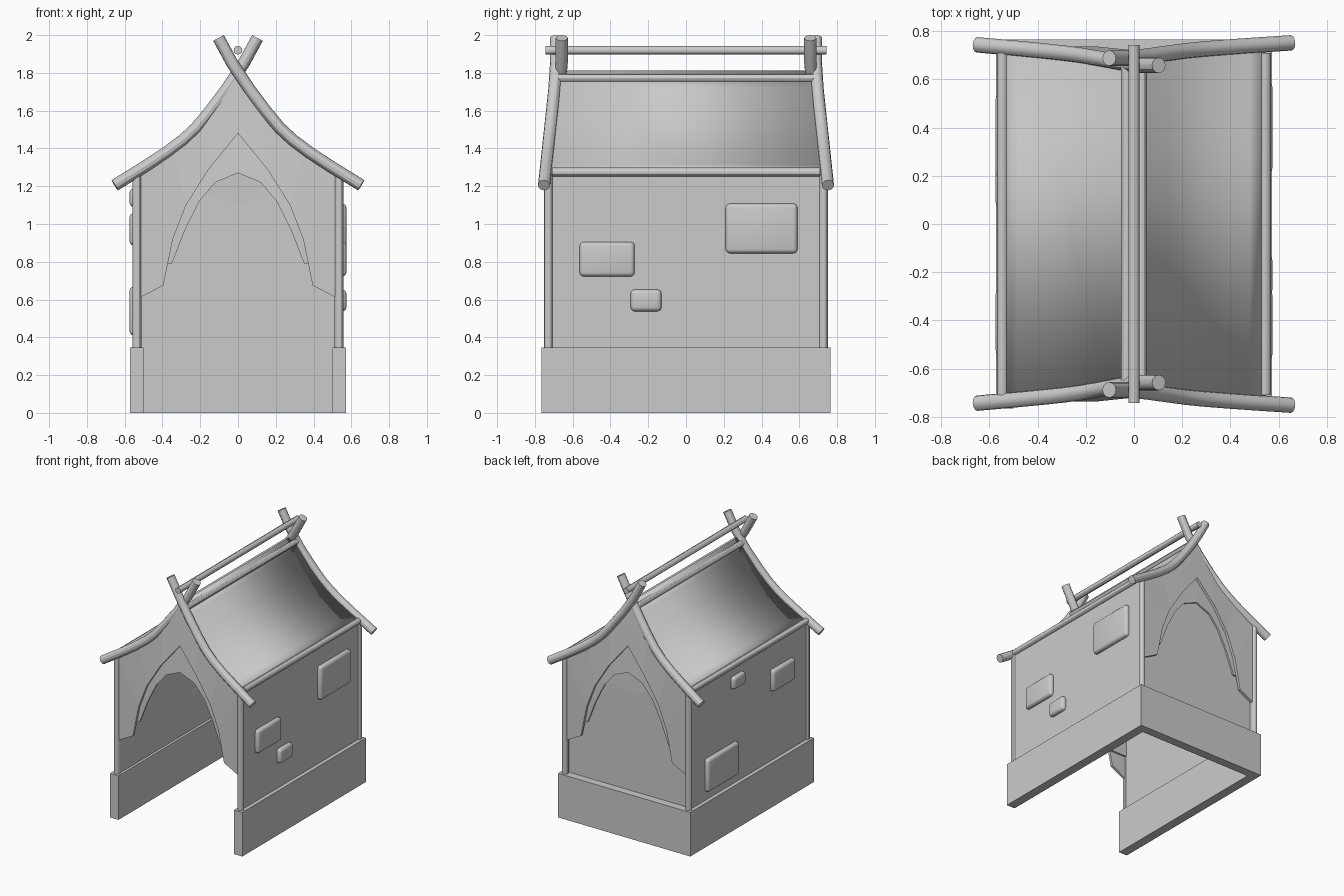
import bpy, bmesh
from mathutils import Vector

if "Cube" in bpy.data.objects:
    bpy.data.objects.remove(bpy.data.objects["Cube"])


def finish(name, bm, smooth=False):
    bmesh.ops.recalc_face_normals(bm, faces=bm.faces)
    me = bpy.data.meshes.new(name)
    bm.to_mesh(me)
    bm.free()
    ob = bpy.data.objects.new(name, me)
    bpy.context.collection.objects.link(ob)
    if smooth:
        activate(ob)
        bpy.ops.object.shade_smooth_by_angle()
    return ob


def activate(ob):
    bpy.ops.object.select_all(action='DESELECT')
    ob.select_set(True)
    bpy.context.view_layer.objects.active = ob


def box(name, lo, hi, bevel=0):
    bm = bmesh.new()
    bmesh.ops.create_cube(bm, size=1)
    lo, hi = Vector(lo), Vector(hi)
    for v in bm.verts:
        v.co = (lo + hi) / 2 + v.co * (hi - lo)
    if bevel:
        bmesh.ops.bevel(bm, geom=bm.edges[:], offset=bevel, segments=3,
                        profile=0.5, affect='EDGES')
    return finish(name, bm, bool(bevel))


def pole(name, pts, r):
    cu = bpy.data.curves.new(name, 'CURVE')
    cu.dimensions = '3D'
    cu.bevel_depth, cu.bevel_resolution, cu.use_fill_caps = r, 4, True
    sp = cu.splines.new('POLY')
    sp.points.add(len(pts) - 1)
    for p, co in zip(sp.points, pts):
        p.co = (*co, 1)
    ob = bpy.data.objects.new(name, cu)
    bpy.context.collection.objects.link(ob)
    activate(ob)
    bpy.ops.object.convert(target='MESH')
    bpy.ops.object.shade_smooth_by_angle()


def gable(name, outer, inner, y0, y1, side):
    """Mirrored strip between two half-profiles, leaning inwards above the eaves."""
    bm = bmesh.new()

    def vert(x, z, y):
        return bm.verts.new((x, side * (y - max(0, z - 1.28) * 0.085), z))
    for s in (1, -1):
        for i in range(len(outer) - 1):
            ring = [outer[i], outer[i + 1], inner[i + 1], inner[i]]
            a = [vert(s * x, z, y0) for x, z in ring]
            b = [vert(s * x, z, y1) for x, z in ring]
            bm.faces.new(a)
            bm.faces.new(b)
            bm.faces.new((a[0], a[1], b[1], b[0]))
            bm.faces.new((a[2], a[3], b[3], b[2]))
            if i == len(outer) - 2:
                bm.faces.new((a[1], a[2], b[2], b[1]))
    bmesh.ops.remove_doubles(bm, verts=bm.verts, dist=0.0005)
    return finish(name, bm)


# U-shaped base, open at the front
bm = bmesh.new()
plan = [(-.573, -.765), (-.5, -.765), (-.5, .695), (.5, .695),
        (.5, -.765), (.573, -.765), (.573, .765), (-.573, .765)]
face = bm.faces.new([bm.verts.new((x, y, 0)) for x, y in plan])
ext = bmesh.ops.extrude_face_region(bm, geom=[face])
bmesh.ops.translate(bm, vec=(0, 0, .345),
                    verts=[g for g in ext['geom'] if isinstance(g, bmesh.types.BMVert)])
finish("base", bm)

# side walls, eave bars, ridge bars and corner posts
for s, n in ((1, "right"), (-1, "left")):
    box(n + "_wall", (s * .52, -.72, .34), (s * .543, .72, 1.275))
    pole(n + "_eave_bar", [(s * .545, -.71, 1.275), (s * .545, .71, 1.275)], .023)
    pole(n + "_ridge_bar", [(s * .032, -.68, 1.772), (s * .032, .68, 1.772)], .021)
    for t, m in ((1, "back"), (-1, "front")):
        pole(f"{m}_{n}_post", [(s * .535, t * .728, .34), (s * .535, t * .728, 1.28)], .023)

# raised wall stones: side, y range, z range
stones = [(1, .21, .59, .845, 1.108), (1, -.563, -.272, .722, .905),
          (1, -.293, -.13, .538, .653), (-1, .15, .54, .41, .668),
          (-1, .07, .22, 1.09, 1.187), (-1, -.545, -.27, .887, 1.057)]
for i, (s, y0, y1, z0, z1) in enumerate(stones):
    box(f"wall_stone_{i + 1}", (min(s * .52, s * .574), y0, z0),
        (max(s * .52, s * .574), y1, z1), .022)

# front and back gables: pointed arch panel over a rounded arch panel
edge = [(0, 1.80), (.15, 1.58), (.34, 1.39), (.535, 1.27)]
point_arch = [(0, 1.48), (.155, 1.29), (.275, 1.10), (.345, .92), (.395, .675), (.515, .612)]
round_arch = [(0, 1.27), (.12, 1.22), (.205, 1.12), (.28, .97), (.35, .79)]
for side, n in ((-1, "front"), (1, "back")):
    gable(n + "_pointed_arch", edge + [(.535, .8), (.535, .62)], point_arch, .737, .717, side)
    gable(n + "_rounded_arch", edge + [(.535, .79)], round_arch, .717, .704, side)

# back wall filling the rear arch
gable("back_wall", edge + [(.535, .34)],
      [(0, 1.799), (0, 1.5), (0, 1.3), (0, 1.1), (0, .34)], .704, .69, 1)

# curved roof sheet
half = [(0, 1.812), (.06, 1.725), (.15, 1.597), (.22, 1.515), (.29, 1.447),
        (.38, 1.38), (.48, 1.317), (.55, 1.278)]
prof = [(-x, z) for x, z in reversed(half[1:])] + half
bm = bmesh.new()
rows = []
for x, z in prof:
    d = .72 - (z - 1.275) * .08
    rows.append([bm.verts.new((x, t * d, z)) for t in (-1, 1)])
for a, b in zip(rows, rows[1:]):
    bm.faces.new((a[0], b[0], b[1], a[1]))
roof = finish("roof", bm, True)
mod = roof.modifiers.new("thickness", 'SOLIDIFY')
mod.thickness, mod.offset = .02, -1

# crossed, curved gable poles
path = [(-.103, 1.985), (-.03, 1.85), (.06, 1.715), (.15, 1.595), (.22, 1.51),
        (.29, 1.445), (.38, 1.378), (.48, 1.312), (.652, 1.205)]
for t, m in ((-1, "front"), (1, "back")):
    for s, n, ytop, ybot in ((1, "right", .688, .752), (-1, "left", .658, .744)):
        pts = [(s * x, t * (ytop + (ybot - ytop) * min(1, max(0, (1.8 - z) / .6))), z)
               for x, z in path]
        pole(f"{m}_{n}_gable_pole", pts, .032)

# top bar resting in the crossings
pole("top_bar", [(0, -.743, 1.92), (0, .743, 1.92)], .023)
